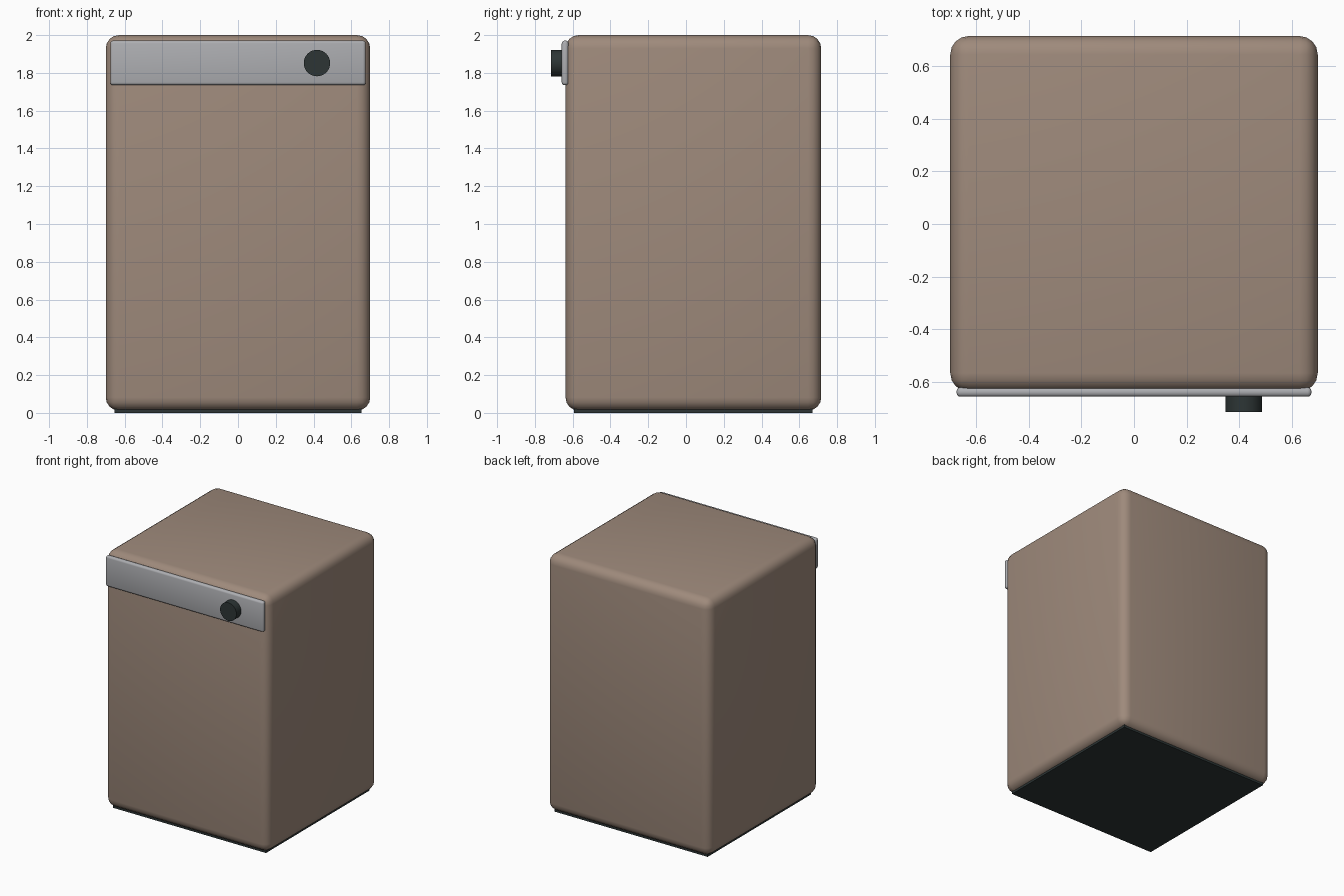
import bpy
import math
from mathutils import Vector

cube = bpy.data.objects.get("Cube")
if cube:
    bpy.data.objects.remove(cube, do_unlink=True)


def material(name, color):
    mat = bpy.data.materials.new(name)
    mat.use_nodes = True
    rgba = (*color, 1.0)
    mat.diffuse_color = rgba
    for node in mat.node_tree.nodes:
        if node.type == 'BSDF_PRINCIPLED':
            node.inputs["Base Color"].default_value = rgba
    return mat


taupe = material("taupe_enamel", (0.345, 0.255, 0.2))
silver = material("silver_grey", (0.42, 0.425, 0.445))
charcoal = material("charcoal", (0.026, 0.036, 0.036))


def finish(obj, name, mat, bevel=0.0, segments=4):
    """Name, colour, round and smooth a part."""
    obj.name = obj.data.name = name
    obj.data.materials.append(mat)
    if bevel:
        mod = obj.modifiers.new("Rounded edges", 'BEVEL')
        mod.width = bevel
        mod.segments = segments
        bpy.ops.object.modifier_apply(modifier=mod.name)
    bpy.ops.object.shade_smooth_by_angle(angle=math.radians(35))
    return obj


def box(name, low, high, mat, bevel=0.0, segments=4):
    low, high = Vector(low), Vector(high)
    bpy.ops.mesh.primitive_cube_add(size=1, location=(low + high) / 2)
    obj = bpy.context.object
    obj.scale = high - low
    bpy.ops.object.transform_apply(location=False, rotation=False, scale=True)
    return finish(obj, name, mat, bevel, segments)


# Rounded cabinet on a slightly recessed plinth
box("cabinet", (-0.7, -0.638, 0.012), (0.7, 0.716, 2.0), taupe, 0.07, 4)
box("plinth", (-0.655, -0.593, 0.0), (0.655, 0.671, 0.05), charcoal)

# Control panel across the top of the front
box("control_panel", (-0.676, -0.658, 1.735), (0.676, -0.622, 1.971),
    silver, 0.015, 3)

# Dial on the panel
front, back = -0.716, -0.65
bpy.ops.mesh.primitive_cylinder_add(
    vertices=32, radius=0.07, depth=back - front,
    location=(0.418, (front + back) / 2, 1.852),
    rotation=(math.pi / 2, 0, 0))
finish(bpy.context.object, "dial", charcoal)
